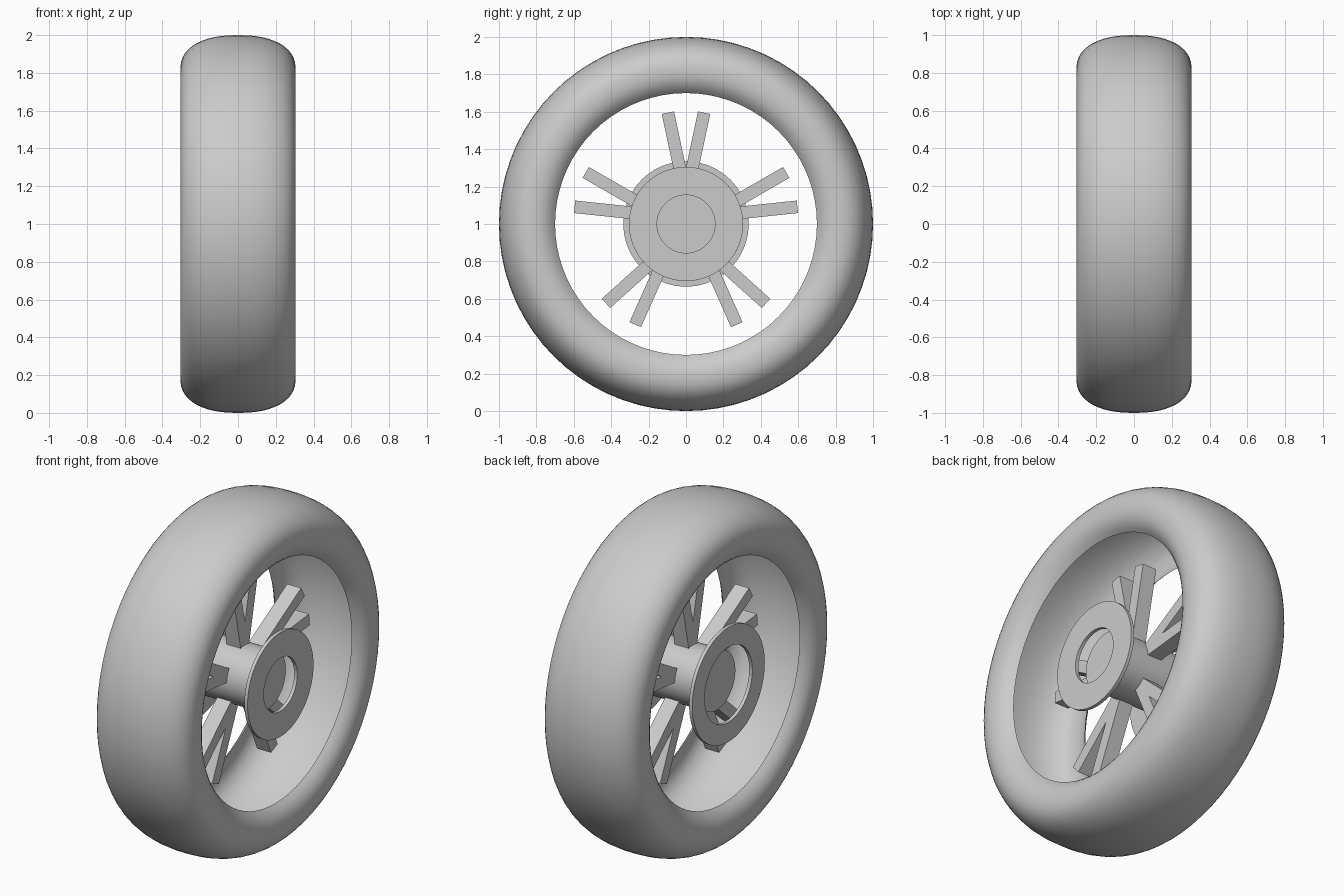
import bpy, bmesh
from math import radians, sin, cos, asin, tau, copysign
from mathutils import Matrix, Vector

cube = bpy.data.objects.get("Cube")
if cube:
    bpy.data.objects.remove(cube, do_unlink=True)

grey = bpy.data.materials.new("light_grey")
grey.use_nodes = True
colour = (0.6, 0.6, 0.6, 1)
grey.diffuse_color = colour
grey.node_tree.nodes["Principled BSDF"].inputs["Base Color"].default_value = colour

AXLE = Vector((0, 0, 1))
STEPS = 72


def finish(name, bm, smooth=True):
    bmesh.ops.remove_doubles(bm, verts=bm.verts, dist=1e-5)
    bmesh.ops.recalc_face_normals(bm, faces=bm.faces)
    mesh = bpy.data.meshes.new(name)
    bm.to_mesh(mesh)
    bm.free()
    mesh.materials.append(grey)
    obj = bpy.data.objects.new(name, mesh)
    obj.location = AXLE
    bpy.context.collection.objects.link(obj)
    if smooth:
        bpy.ops.object.select_all(action="DESELECT")
        obj.select_set(True)
        bpy.context.view_layer.objects.active = obj
        bpy.ops.object.shade_smooth_by_angle(angle=radians(35))
    return obj


def lathe(name, profile, closed=False):
    """Spin (x, radius) points around the axle."""
    bm = bmesh.new()
    verts = [bm.verts.new((x, 0, r)) for x, r in profile]
    edges = [bm.edges.new(pair) for pair in zip(verts, verts[1:])]
    if closed:
        edges.append(bm.edges.new((verts[-1], verts[0])))
    bmesh.ops.spin(bm, geom=verts + edges, cent=(0, 0, 0), axis=(1, 0, 0),
                   angle=tau, steps=STEPS, use_merge=True)
    return finish(name, bm)


# Tyre: an open-bead shell with a rounded, slightly squared section
def power(v, n=2.3):
    return copysign(abs(v) ** (2 / n), v)


HALF_WIDTH, HALF_DEPTH, MID_RADIUS, BEAD_RADIUS = 0.305, 0.18, 0.82, 0.7
bead = ((MID_RADIUS - BEAD_RADIUS) / HALF_DEPTH) ** 1.15
start, count = -asin(bead), 36
section = []
for i in range(count + 1):
    a = start + (tau / 2 - 2 * start) * i / count
    section.append((HALF_WIDTH * power(cos(a)), MID_RADIUS + HALF_DEPTH * power(sin(a))))
lathe("tyre", section)

# Hub barrel with closed ends
lathe("hub_barrel", [(-0.2, 0), (-0.2, 0.17), (0.19, 0.17), (0.19, 0)])


# Thin ring discs on both sides of the hub
def ring(name, x0, x1, inner, outer):
    lathe(name, [(x0, inner), (x0, outer), (x1, outer), (x1, inner)], closed=True)


ring("left_hub_ring", 0.255, 0.275, 0.155, 0.305)
ring("right_hub_ring", -0.275, -0.255, 0.22, 0.335)

# Five V-shaped pairs of straight spokes
APEX, LENGTH, TILT = 0.14, 0.465, 12
for pair in range(5):
    for side, label in ((-1, "a"), (1, "b")):
        bm = bmesh.new()
        bmesh.ops.create_cube(bm, size=1)
        bmesh.ops.scale(bm, vec=(0.09, 0.067, LENGTH), verts=bm.verts)
        bmesh.ops.translate(bm, vec=(0, 0, LENGTH / 2), verts=bm.verts)
        place = (Matrix.Rotation(tau * pair / 5, 4, "X")
                 @ Matrix.Translation((0, 0, APEX))
                 @ Matrix.Rotation(radians(TILT * side), 4, "X"))
        bm.transform(place)
        finish(f"spoke_{pair + 1}{label}", bm, smooth=False)
